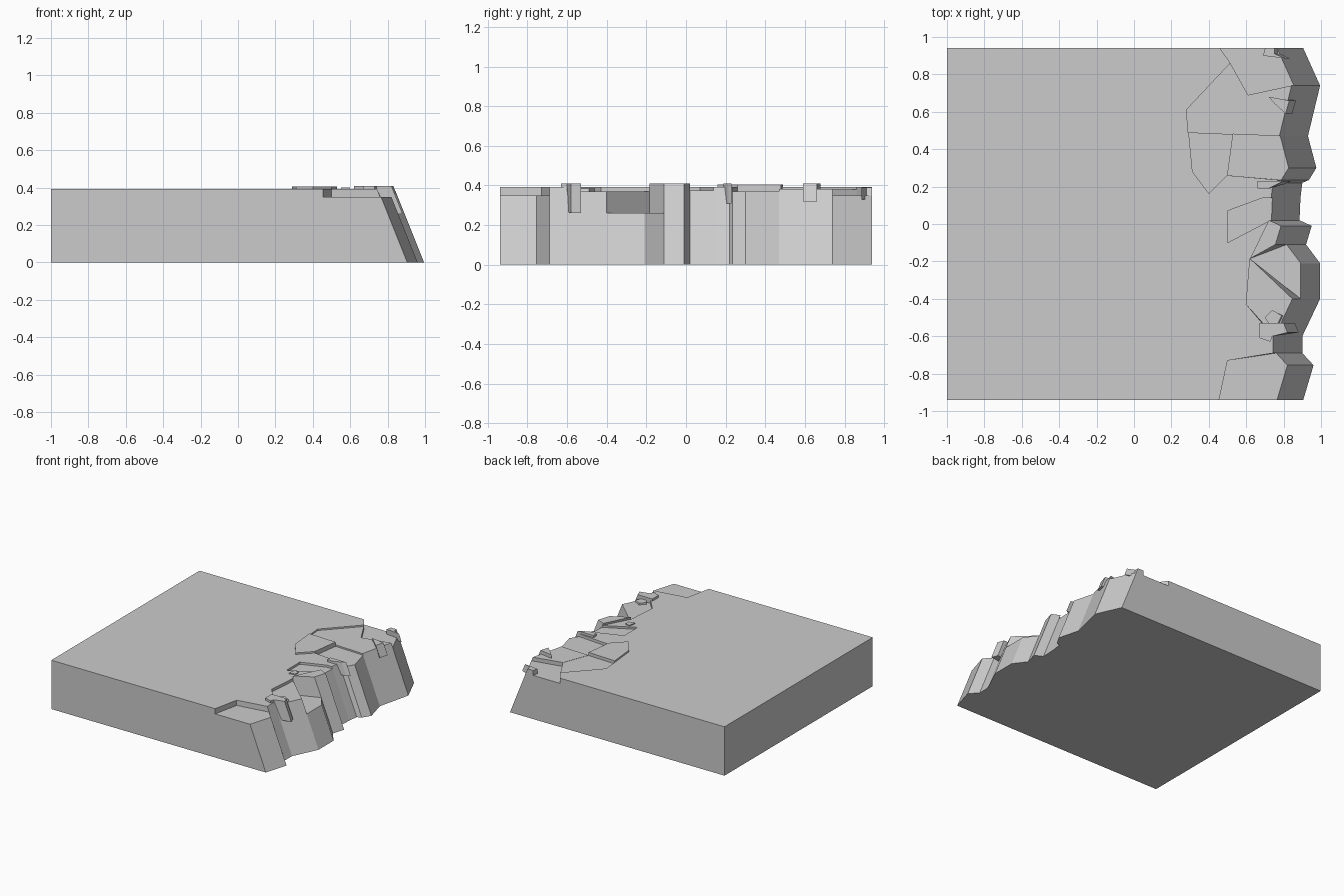
import bpy, bmesh

if "Cube" in bpy.data.objects:
    bpy.data.objects.remove(bpy.data.objects["Cube"])

LEAN = 0.40   # the cliff recedes this far per unit of height

# cliff foot, back to front
FOOT = [(.905, .94), (.995, .74), (.93, .47), (.975, .30), (.935, .235), (.90, .22),
        (.89, .14), (.885, .02), (.95, -.01), (.92, -.11), (.995, -.21), (.995, -.40),
        (.90, -.60), (.90, -.69), (.96, -.755), (.905, -.94)]
P = {f"c{i}": p for i, p in enumerate(FOOT)}
# corners of the cracked plates on top
P.update(w=(-1, .94), v=(-1, -.94), b=(.46, .94), A=(.515, .86), B=(.61, .69),
         C=(.28, .61), D=(.29, .49), E=(.53, .48), F=(.50, .26), G=(.40, .16),
         H=(.31, .28), I=(.50, .07), J=(.69, .14), K=(.50, -.10), L=(.62, -.185),
         M=(.60, -.43), O=(.50, -.73), Q=(.455, -.94))

# top plates: height and outline
CELLS = [
    (.392, "w v Q O c13 c12 M L c7 K I J c6 c5 c4 F G H D C A b"),  # main ground
    (.35, "b A B c1 c0"),
    (.38, "A C D E B"),
    (.382, "B E c2 c1"),
    (.405, "D H G F E"),
    (.37, "E F c4 c3 c2"),
    (.375, "J I K c7 c6"),
    (.41, "c7 L c9 c8"),
    (.26, "L c11 c10 c9"),
    (.37, "L M c12 c11"),
    (.35, "c13 O Q c15 c14"),
]


def new_object(name, bm):
    me = bpy.data.meshes.new(name)
    bm.to_mesh(me)
    bm.free()
    ob = bpy.data.objects.new(name, me)
    bpy.context.collection.objects.link(ob)
    return ob


def ccw(keys):
    pts = [P[k] for k in keys]
    area = sum(p[0] * q[1] - q[0] * p[1] for p, q in zip(pts, pts[1:] + pts[:1]))
    return keys if area > 0 else keys[::-1]


# ground slab with stepped plates and leaning cliff
bm = bmesh.new()
cache = {}


def vert(k, z):
    if (k, z) not in cache:
        x, y = P[k]
        cache[k, z] = bm.verts.new((x - (LEAN * z if k[0] == "c" else 0), y, z))
    return cache[k, z]


cells = [(z, ccw(s.split())) for z, s in CELLS]
edges = {}
for z, ks in cells:
    bm.faces.new([vert(k, z) for k in ks])
    for a, b in zip(ks, ks[1:] + ks[:1]):
        edges[a, b] = z
# walls drop to the neighbouring plate, or to the ground
for (a, b), z in edges.items():
    low = edges.get((b, a), 0)
    if z > low:
        bm.faces.new([vert(a, low), vert(b, low), vert(b, z), vert(a, z)])
# underside
under = ccw(["w", "v"] + [f"c{i}" for i in range(len(FOOT) - 1, -1, -1)])
under = [k for i, k in enumerate(under)]
loop = []
for k in under:
    if k == "w":
        loop += ["b", "w"]
    elif k == "v":
        loop += ["v", "Q"]
    else:
        loop.append(k)
bm.faces.new([vert(k, 0) for k in reversed(loop)])
new_object("cliff_ground", bm)


# small broken rocks along the rim
def rock(name, pts, z0, z1):
    bm = bmesh.new()
    lo = [bm.verts.new((x + LEAN * (z1 - z0) * (x > .74), y, z0)) for x, y in pts]
    hi = [bm.verts.new((x, y, z1)) for x, y in pts]
    bm.faces.new(lo)
    bm.faces.new(hi)
    n = len(pts)
    for i in range(n):
        j = (i + 1) % n
        bm.faces.new([lo[i], lo[j], hi[j], hi[i]])
    bmesh.ops.recalc_face_normals(bm, faces=bm.faces)
    new_object(name, bm)


rock("front_rock", [(.67, -.53), (.80, -.53), (.82, -.58), (.74, -.60), (.73, -.63), (.67, -.61)], .26, .41)
rock("front_chip", [(.70, -.50), (.74, -.46), (.79, -.49), (.77, -.53), (.72, -.53)], .35, .385)
rock("back_rock", [(.72, .68), (.83, .66), (.81, .59), (.755, .64)], .32, .41)
rock("back_chip", [(.69, .90), (.70, .94), (.75, .94), (.75, .91), (.81, .885)], .33, .39)
rock("middle_chip", [(.66, .19), (.66, .23), (.80, .23), (.77, .215), (.72, .19)], .31, .41)
rock("inner_chip", [(.55, -.14), (.56, -.08), (.60, -.09), (.60, -.13)], .36, .40)
